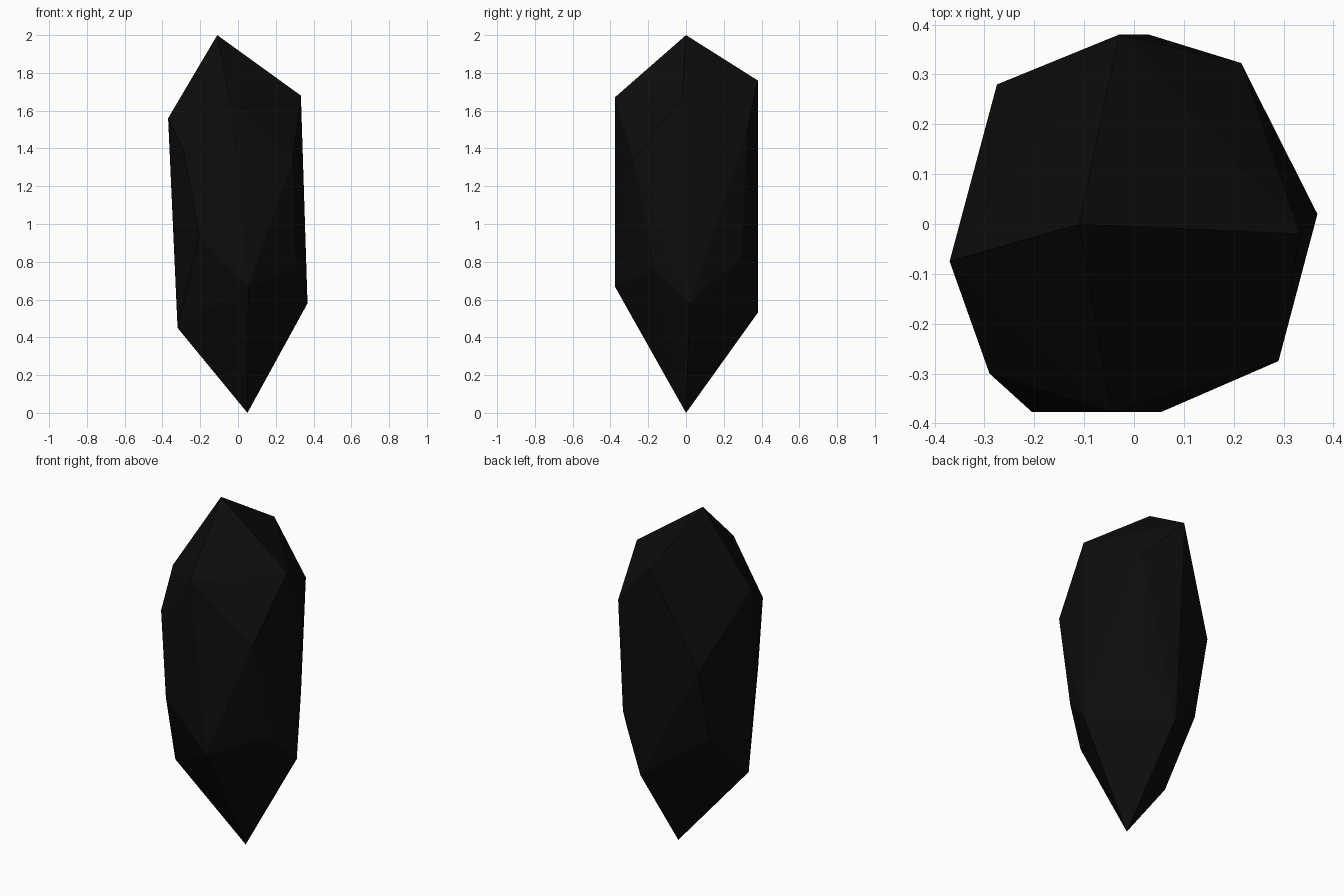
import bpy
import bmesh

cube = bpy.data.objects.get("Cube")
if cube:
    bpy.data.objects.remove(cube, do_unlink=True)

# Near-black mineral
black = bpy.data.materials.new("black_crystal")
black.use_nodes = True
colour = (0.004, 0.004, 0.004, 1.0)
black.diffuse_color = colour
shader = next(n for n in black.node_tree.nodes if n.type == 'BSDF_PRINCIPLED')
shader.inputs["Base Color"].default_value = colour

# Tips of the shard
tips = [(-0.11, 0, 2), (0.05, 0, 0)]

# Upper corners: four main shoulders with four lower ones between them
shoulders = [(-0.03, 0.38, 1.76), (0.215, 0.323, 1.49),
             (0.333, -0.02, 1.68), (0.29, -0.275, 1.34),
             (-0.045, -0.377, 1.67), (-0.29, -0.30, 1.40),
             (-0.37, -0.075, 1.56), (-0.275, 0.28, 1.18)]

# Lower corners, set out the same way
hips = [(0.03, 0.38, 0.53), (0.202, 0.297, 0.83),
        (0.368, 0.02, 0.58), (0.305, -0.165, 0.76),
        (0.055, -0.377, 0.67), (-0.205, -0.377, 0.94),
        (-0.32, -0.125, 0.45), (-0.275, 0.175, 0.745)]

# Wrap the corners in flat cut facets
bm = bmesh.new()
for point in tips + shoulders + hips:
    bm.verts.new(point)
hull = bmesh.ops.convex_hull(bm, input=bm.verts[:])
unused = {v for v in hull["geom_interior"] if isinstance(v, bmesh.types.BMVert)}
bmesh.ops.delete(bm, geom=list(unused), context='VERTS')
bmesh.ops.recalc_face_normals(bm, faces=bm.faces[:])

mesh = bpy.data.meshes.new("crystal_shard")
bm.to_mesh(mesh)
bm.free()
mesh.materials.append(black)
shard = bpy.data.objects.new("crystal_shard", mesh)
bpy.context.collection.objects.link(shard)
